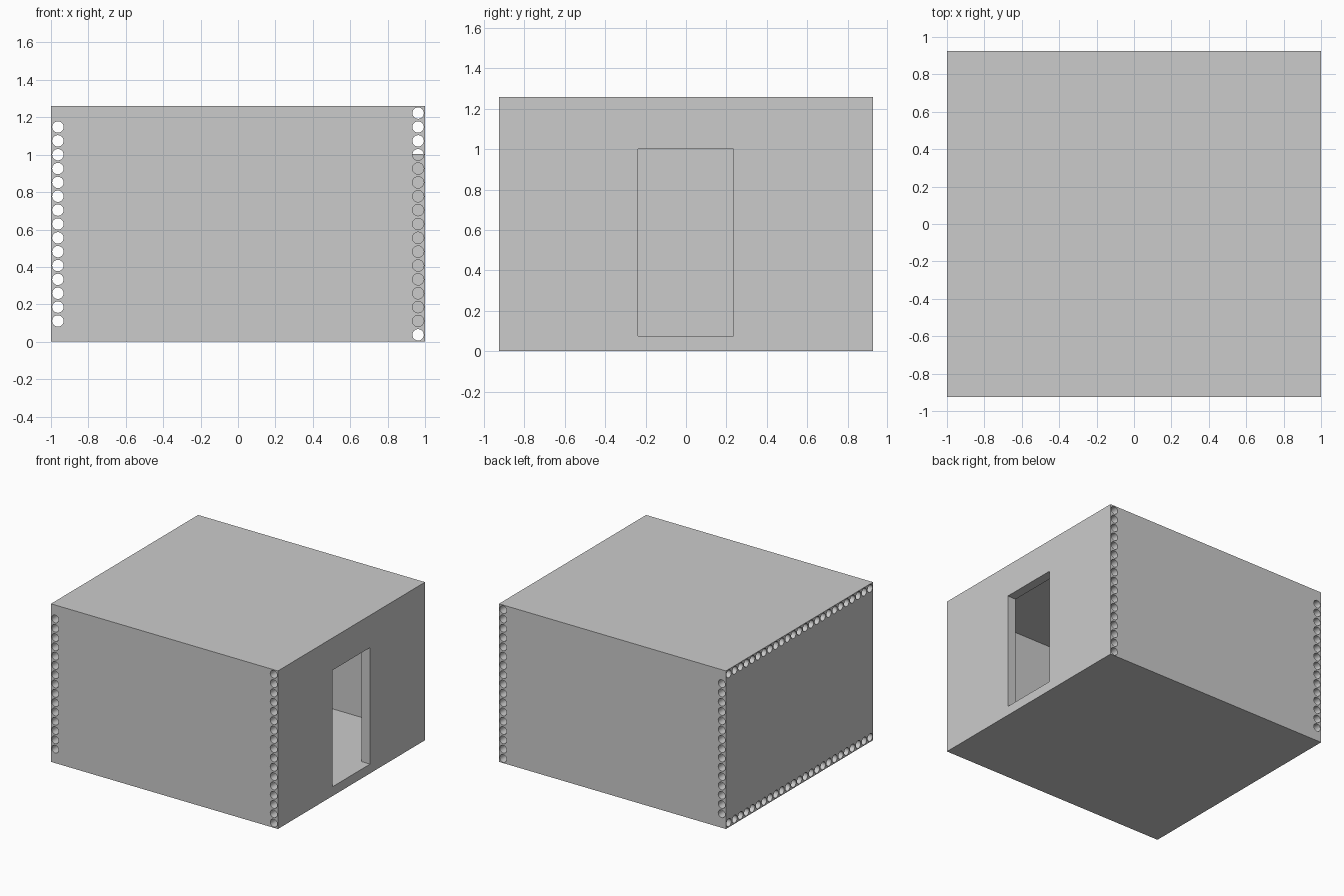
import bpy, bmesh, math
from mathutils import Matrix, Vector

if "Cube" in bpy.data.objects:
    bpy.data.objects.remove(bpy.data.objects["Cube"])

T = 2 / 27                    # panel thickness, also the bore pitch
X, Y, H = 1.0, 12.5 * T, 17 * T
R = 0.0305                    # bore radius


def add_box(bm, lo, hi):
    lo, hi = Vector(lo), Vector(hi)
    size = hi - lo
    bmesh.ops.create_cube(bm, size=1, matrix=Matrix.Translation((lo + hi) / 2)
                          @ Matrix.Diagonal((*size, 1)))


def finish(bm, name):
    mesh = bpy.data.meshes.new(name)
    bm.to_mesh(mesh)
    bm.free()
    obj = bpy.data.objects.new(name, mesh)
    bpy.context.collection.objects.link(obj)
    return obj


def box(name, lo, hi):
    bm = bmesh.new()
    add_box(bm, lo, hi)
    return finish(bm, name)


def bores(axis, centres):
    """One cutter mesh holding long cylinders along the given axis."""
    rot = Matrix.Rotation(math.pi / 2, 4, 'Y' if axis == 'X' else 'X')
    bm = bmesh.new()
    for c in centres:
        bmesh.ops.create_cone(bm, cap_ends=True, segments=24, radius1=R, radius2=R,
                              depth=2.4, matrix=Matrix.Translation(c) @ rot)
    return finish(bm, "cutter")


def cut(obj, cutter):
    mod = obj.modifiers.new("cut", 'BOOLEAN')
    mod.operation = 'DIFFERENCE'
    mod.solver = 'EXACT'
    mod.object = cutter
    bpy.ops.object.select_all(action='DESELECT')
    bpy.context.view_layer.objects.active = obj
    obj.select_set(True)
    bpy.ops.object.modifier_apply(modifier=mod.name)
    bpy.data.objects.remove(cutter)
    bpy.ops.object.shade_smooth_by_angle(angle=math.radians(30))


# floor and ceiling slabs, bored lengthwise and butting against the right wall
for name, z in (("floor_slab", 0), ("ceiling_slab", H - T)):
    slab = box(name, (-X, -Y, z), (X - T, Y, z + T))
    cut(slab, bores('X', [(0, -Y + (i + 0.5) * T, z + T / 2) for i in range(25)]))

# left wall stands between the slabs
left = box("left_wall", (-X, -Y, T), (-X + T, Y, H - T))
cut(left, bores('Y', [(-X + T / 2, 0, (i + 0.5) * T) for i in range(1, 16)]))

# right wall is full height, with the doorway
y0, y1, top, lin = -0.237, 0.234, 1.002, 0.002
right = box("right_wall", (X - T, -Y, 0), (X, Y, H))
cut(right, bores('Y', [(X - T / 2, 0, (i + 0.5) * T) for i in range(17)]))
cut(right, box("cutter", (X - 2 * T, y0 - lin, T), (X + T, y1 + lin, top + lin)))

# thin lining that closes the bores around the doorway
bm = bmesh.new()
add_box(bm, (X - T, y0 - lin, T), (X, y0, top))
add_box(bm, (X - T, y1, T), (X, y1 + lin, top))
add_box(bm, (X - T, y0 - lin, top), (X, y1 + lin, top + lin))
finish(bm, "door_lining")

# front and back walls fill in between the side walls
for name, y in (("front_wall", -Y), ("back_wall", Y - T)):
    box(name, (-X + T, y, T), (X - T, y + T, H - T))
